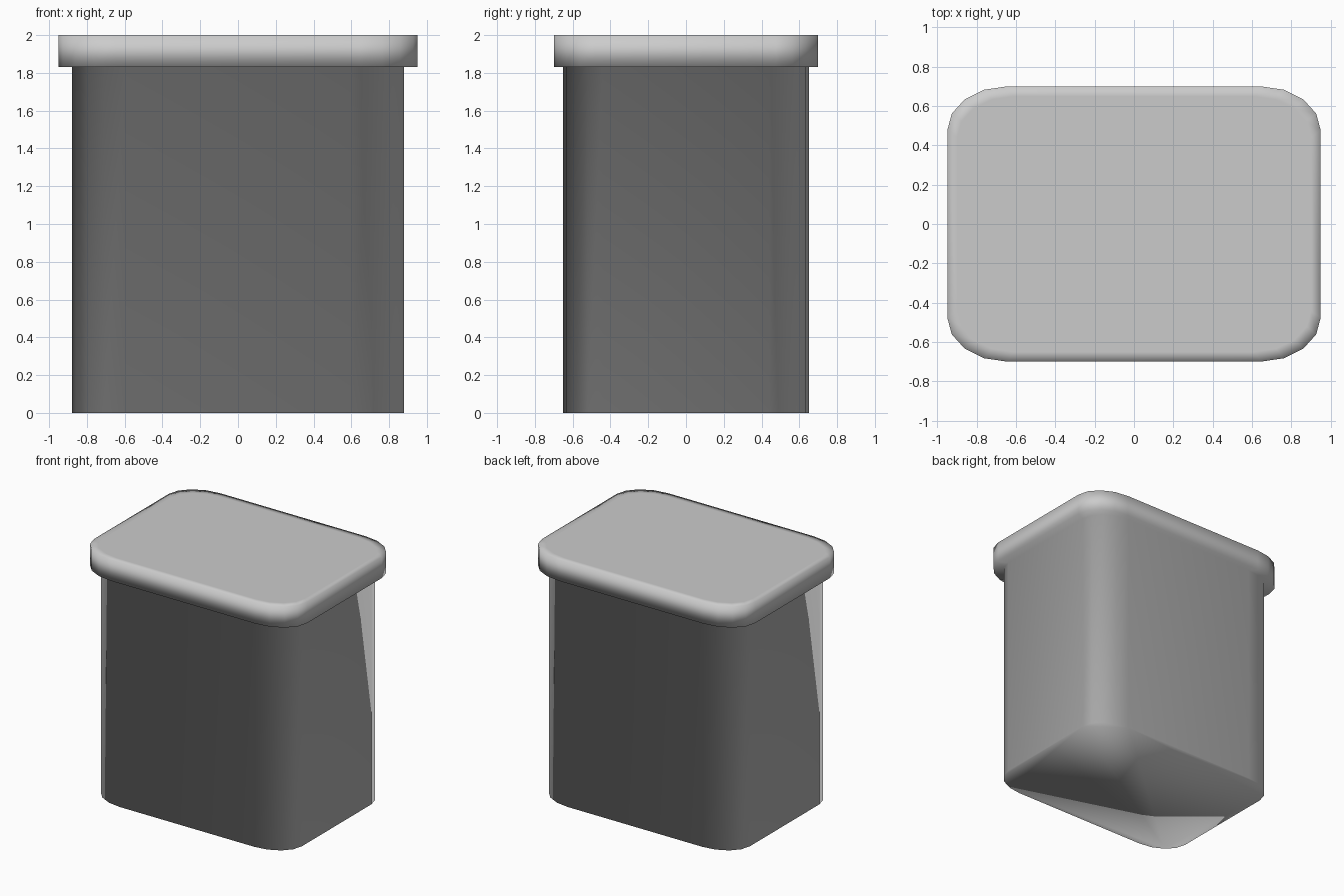
import bpy
import bmesh
import math

if "Cube" in bpy.data.objects:
    bpy.data.objects.remove(bpy.data.objects["Cube"], do_unlink=True)

grey = bpy.data.materials.new("light_grey")
grey.use_nodes = True
grey.diffuse_color = (0.6, 0.6, 0.6, 1)
grey.node_tree.nodes["Principled BSDF"].inputs["Base Color"].default_value = (0.6, 0.6, 0.6, 1)

SEGMENTS = 4      # facets per rounded corner
ROUND = 0.32      # corner radius as a share of the half size


def rounded_ring(bm, half_x, half_y, z):
    """Counter-clockwise ring of a rectangle with elliptical corners."""
    ring = []
    for corner, (sx, sy) in enumerate([(1, 1), (-1, 1), (-1, -1), (1, -1)]):
        for step in range(SEGMENTS + 1):
            a = math.pi / 2 * (corner + step / SEGMENTS)
            x = half_x * (sx * (1 - ROUND) + ROUND * math.cos(a))
            y = half_y * (sy * (1 - ROUND) + ROUND * math.sin(a))
            ring.append(bm.verts.new((x, y, z)))
    return ring


# Body and overhanging lid share one continuous smooth surface
sections = [
    (0.88, 0.65, 0.0),    # body foot
    (0.88, 0.65, 1.83),   # body top
    (0.95, 0.70, 1.83),   # lid underside rim
    (0.95, 0.70, 2.0),    # lid top rim
    (0.90, 0.65, 2.0),    # inset of the lid top
]
bm = bmesh.new()
rings = [rounded_ring(bm, *s) for s in sections]
for low, high in zip(rings, rings[1:]):
    n = len(low)
    for i in range(n):
        j = (i + 1) % n
        bm.faces.new((low[i], low[j], high[j], high[i]))

# Bottom and top caps
bm.faces.new(list(reversed(rings[0])))
bm.faces.new(rings[-1])
for face in bm.faces:
    face.smooth = True

mesh = bpy.data.meshes.new("lidded_box")
bm.to_mesh(mesh)
bm.free()
mesh.materials.append(grey)
box = bpy.data.objects.new("lidded_box", mesh)
bpy.context.collection.objects.link(box)
